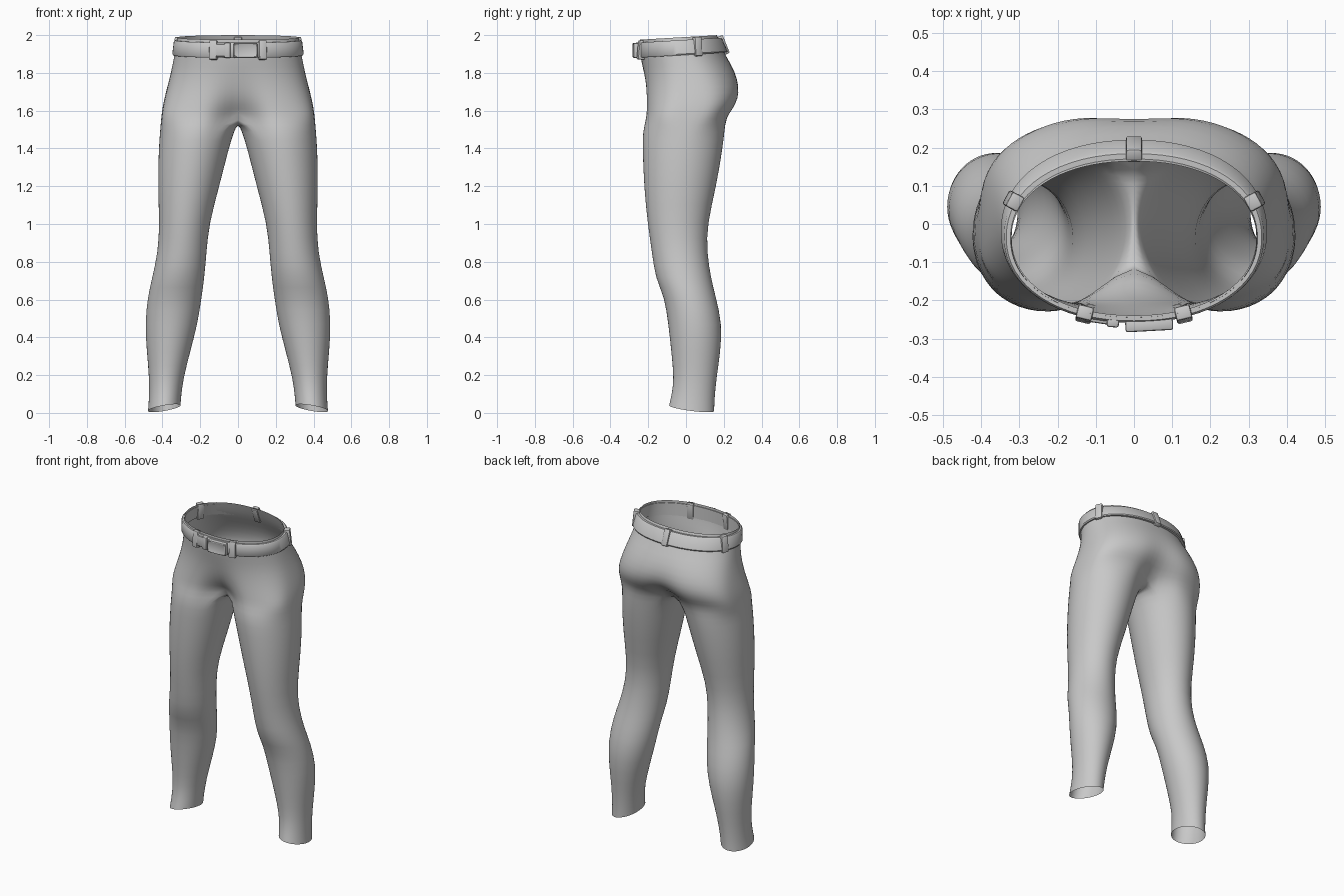
import bpy
import bmesh
from math import sin, cos, pi, exp, atan2, radians

if "Cube" in bpy.data.objects:
    bpy.data.objects.remove(bpy.data.objects["Cube"], do_unlink=True)

grey = bpy.data.materials.new("plain grey")
grey.use_nodes = True
grey.diffuse_color = (0.58, 0.58, 0.58, 1)
grey.node_tree.nodes["Principled BSDF"].inputs["Base Color"].default_value = (0.58, 0.58, 0.58, 1)

OUTER, INNER = 20, 8      # segments around the outside and the inside of a leg
TILT = 0.06               # the waist rises towards the back


def add_object(name, bm):
    mesh = bpy.data.meshes.new(name)
    bm.to_mesh(mesh)
    bm.free()
    mesh.materials.append(grey)
    for poly in mesh.polygons:
        poly.use_smooth = True
    obj = bpy.data.objects.new(name, mesh)
    bpy.context.collection.objects.link(obj)
    return obj


def power(value, exponent):
    return abs(value) ** exponent * (1 if value >= 0 else -1)


def oval(angle, half_width, front, back, squareness=0.93):
    x = half_width * power(cos(angle), 0.93)
    y = (front + back) / 2 + (back - front) / 2 * power(sin(angle), squareness)
    return x, y


# Hips: height, half width, front, back, front hollow, back cleft, squareness
HIPS = [
    (1.99, .322, -.245, .165, 0, 0, .93),
    (1.93, .331, -.245, .187, 0, 0, .93),
    (1.88, .340, -.239, .212, 0, 0, .92),
    (1.80, .356, -.228, .264, .008, .004, .85),
    (1.72, .377, -.226, .294, .025, .014, .74),
    (1.66, .392, -.227, .292, .052, .032, .66),
    (1.61, .402, -.228, .268, .09, .062, .6),
    (1.56, .408, -.230, .230, .14, .105, .56),
]
# Legs: height, inner side, outer side, front, back
LEGS = [
    (1.49, .020, .414, -.231, .205),
    (1.40, .048, .421, -.231, .195),
    (1.20, .098, .426, -.224, .162),
    (1.00, .153, .416, -.204, .113),
    (.85, .166, .425, -.181, .111),
    (.71, .178, .456, -.163, .134),
    (.62, .191, .478, -.116, .157),
    (.47, .213, .494, -.094, .193),
    (.32, .254, .483, -.078, .183),
    (.18, .289, .470, -.064, .161),
    (.08, .300, .472, -.077, .151),
    (.025, .304, .477, -.090, .150),
]


def build_trousers():
    bm = bmesh.new()
    rows = []
    for z, width, front, back, hollow, cleft, squareness in HIPS:
        row = []
        for j in range(OUTER + 1):
            angle = -pi / 2 + pi * j / OUTER
            x, y = oval(angle, width, front, back, squareness)
            if j in (0, OUTER):
                x = 0
            pull = exp(-(x / .1) ** 2)
            y += pull * (hollow if y < 0 else -cleft)
            row.append(bm.verts.new((x, y, z + TILT * y * (z - 1.55) / .45)))
        rows.append(row)

    # Crotch seam closes the last hip row into a leg opening
    start, end = rows[-1][-1].co, rows[-1][0].co
    for k in range(1, INNER):
        t = k / INNER
        point = start.lerp(end, t)
        point.z -= .025 * sin(pi * t)
        rows[-1].append(bm.verts.new(point))

    spread = radians(130)
    for z, inside, outside, front, back in LEGS:
        row = []
        for j in range(OUTER + INNER):
            if j <= OUTER:
                angle = -spread + 2 * spread * j / OUTER
            else:
                angle = spread + 2 * (pi - spread) * (j - OUTER) / INNER
            x = (inside + outside) / 2 + (outside - inside) / 2 * cos(angle)
            y = (front + back) / 2 + (back - front) / 2 * sin(angle)
            slant = -.015 * (sin(angle) + cos(angle)) if z < .1 else 0
            row.append(bm.verts.new((x, y, z + slant)))
        rows.append(row)

    for r in range(len(rows) - 1):
        upper, lower = rows[r], rows[r + 1]
        closed = r >= len(HIPS) - 1
        count = OUTER + INNER if closed else OUTER
        for j in range(count):
            k = (j + 1) % len(upper) if closed else j + 1
            bm.faces.new((upper[j], lower[j], lower[k], upper[k]))
    obj = add_object("trousers", bm)
    mirror = obj.modifiers.new("mirror", 'MIRROR')
    mirror.use_clip = True
    mirror.merge_threshold = .0005
    smooth = obj.modifiers.new("smooth", 'SUBSURF')
    smooth.levels = smooth.render_levels = 1


def belt_point(angle, out, t):
    """Point on the belt: t runs from the bottom edge to the top edge."""
    x, y = oval(angle, .338 - .010 * t + out, -.247 - out, .212 - .034 * t + out)
    return x, y, 1.895 + .08 * t + TILT * y


def build_belt():
    bm = bmesh.new()
    section = [(-.008, 0), (.006, 0), (.011, .08), (.011, .92), (.006, 1), (-.008, 1)]
    steps = 64
    rings = []
    for i in range(steps):
        angle = 2 * pi * i / steps
        rings.append([bm.verts.new(belt_point(angle, *s)) for s in section])
    for i in range(steps):
        a, b = rings[i], rings[(i + 1) % steps]
        for j in range(len(section)):
            k = (j + 1) % len(section)
            bm.faces.new((a[j], b[j], b[k], a[k]))
    bmesh.ops.recalc_face_normals(bm, faces=bm.faces)
    sharpen(add_object("belt", bm))


def sharpen(obj):
    bpy.ops.object.select_all(action='DESELECT')
    obj.select_set(True)
    bpy.context.view_layer.objects.active = obj
    bpy.ops.object.shade_smooth_by_angle(angle=radians(40))


def block(name, angle, size, out=0.0, lean=0.0, inset=0.0):
    """Rounded block standing on the belt and facing outwards."""
    bm = bmesh.new()
    bmesh.ops.create_cube(bm, size=1)
    bmesh.ops.scale(bm, vec=size, verts=bm.verts)
    bmesh.ops.bevel(bm, geom=bm.edges[:], offset=.006, segments=2, affect='EDGES', profile=.5)
    if inset:
        bm.faces.ensure_lookup_table()
        face = min(bm.faces, key=lambda f: f.calc_center_median().y)
        bmesh.ops.inset_region(bm, faces=[face], thickness=inset)
        bmesh.ops.translate(bm, vec=(0, .004, 0), verts=face.verts)
    obj = add_object(name, bm)
    obj.location = belt_point(angle, out, .5)
    ax, ay, _ = belt_point(angle - .05, 0, .5)
    bx, by, _ = belt_point(angle + .05, 0, .5)
    obj.rotation_euler = (lean, 0, atan2(by - ay, bx - ax))
    sharpen(obj)


build_trousers()
build_belt()

# Belt loops
LOOP = (.042, .036, .102)
for side, tag in ((1, "left"), (-1, "right")):
    for place, angle in (("front", radians(-69)), ("side", radians(21))):
        turn = angle if side > 0 else pi - angle
        block(tag + "_" + place + "_belt_loop", turn, LOOP, .003, -.1)
block("back_belt_loop", pi / 2, LOOP, .001, -.38)

# Buckle, keeper and the loose belt end
block("buckle", radians(-84.5), (.125, .03, .078), .019, 0, .012)
block("belt_keeper", radians(-98), (.032, .026, .08), .012)
block("belt_end", radians(-104), (.08, .02, .066), .009)
